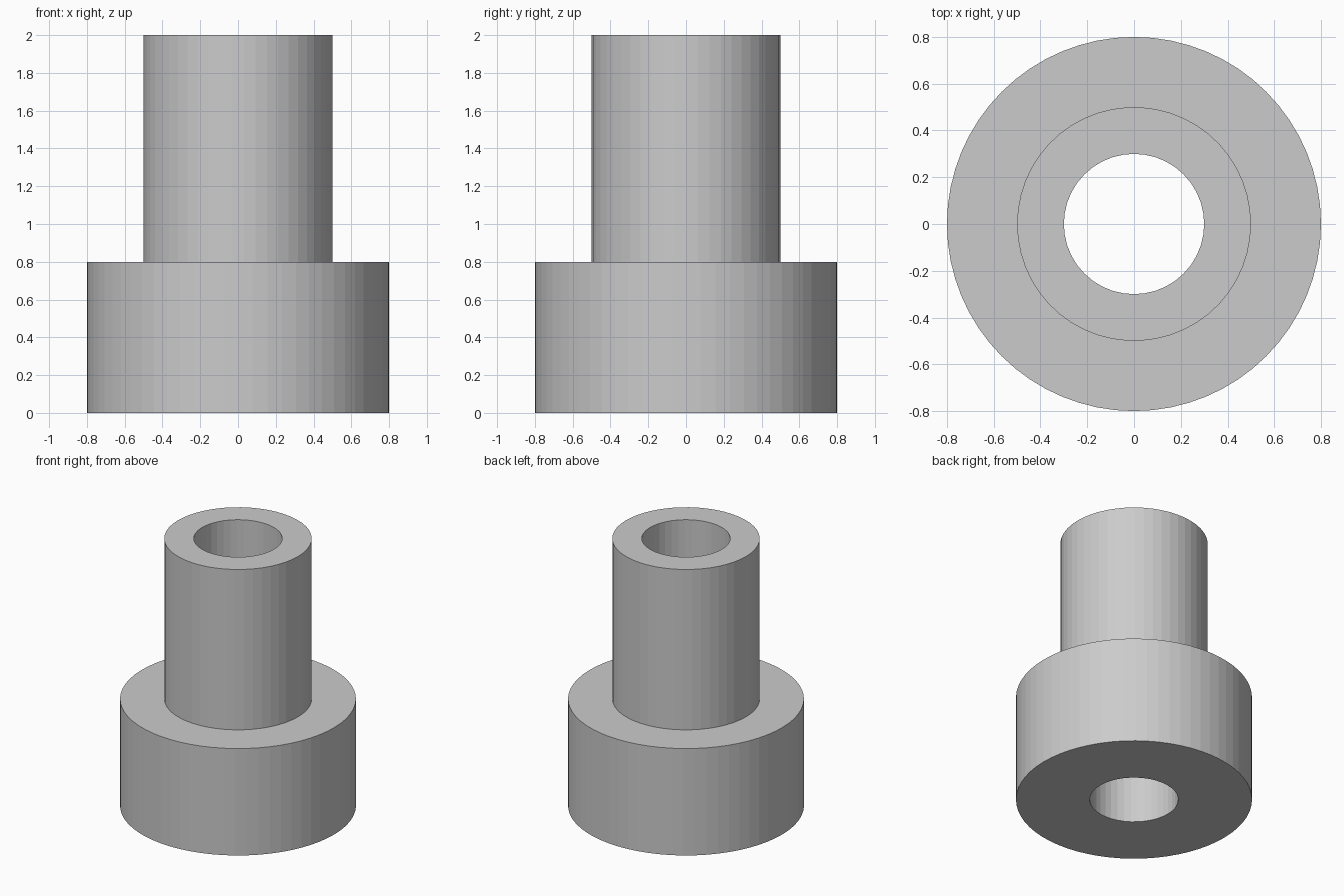
import bpy, bmesh, math

if "Cube" in bpy.data.objects:
    bpy.data.objects.remove(bpy.data.objects["Cube"])

# Facet count for each radius of the turned part
FACETS = {0.8: 64, 0.5: 50, 0.3: 40}

bm = bmesh.new()


def ring(radius, z):
    """Closed loop of edges at one height."""
    n = FACETS[radius]
    verts = [bm.verts.new((radius * math.cos(2 * math.pi * i / n),
                           radius * math.sin(2 * math.pi * i / n), z))
             for i in range(n)]
    return [bm.edges.new((verts[i - 1], verts[i])) for i in range(n)]


def wall(lower, upper):
    bmesh.ops.bridge_loops(bm, edges=lower + upper)


def flat_ring(outer, inner):
    bmesh.ops.triangle_fill(bm, edges=outer + inner, use_beauty=True,
                            normal=(0, 0, 1))


# Rings of the flange, neck and through bore
flange_low, flange_high = ring(0.8, 0.0), ring(0.8, 0.8)
neck_low, neck_high = ring(0.5, 0.8), ring(0.5, 2.0)
bore_low, bore_high = ring(0.3, 0.0), ring(0.3, 2.0)

# Upright walls
wall(flange_low, flange_high)
wall(neck_low, neck_high)
wall(bore_low, bore_high)

# Underside, shoulder and top rim
flat_ring(flange_low, bore_low)
flat_ring(flange_high, neck_low)
flat_ring(neck_high, bore_high)
bmesh.ops.recalc_face_normals(bm, faces=bm.faces)

mesh = bpy.data.meshes.new("flanged_bushing")
bm.to_mesh(mesh)
bm.free()
bushing = bpy.data.objects.new("flanged_bushing", mesh)
bpy.context.collection.objects.link(bushing)

# Plain grey
grey = bpy.data.materials.new("grey")
grey.diffuse_color = (0.6, 0.6, 0.6, 1)
grey.use_nodes = True
grey.node_tree.nodes["Principled BSDF"].inputs["Base Color"].default_value = grey.diffuse_color
mesh.materials.append(grey)
